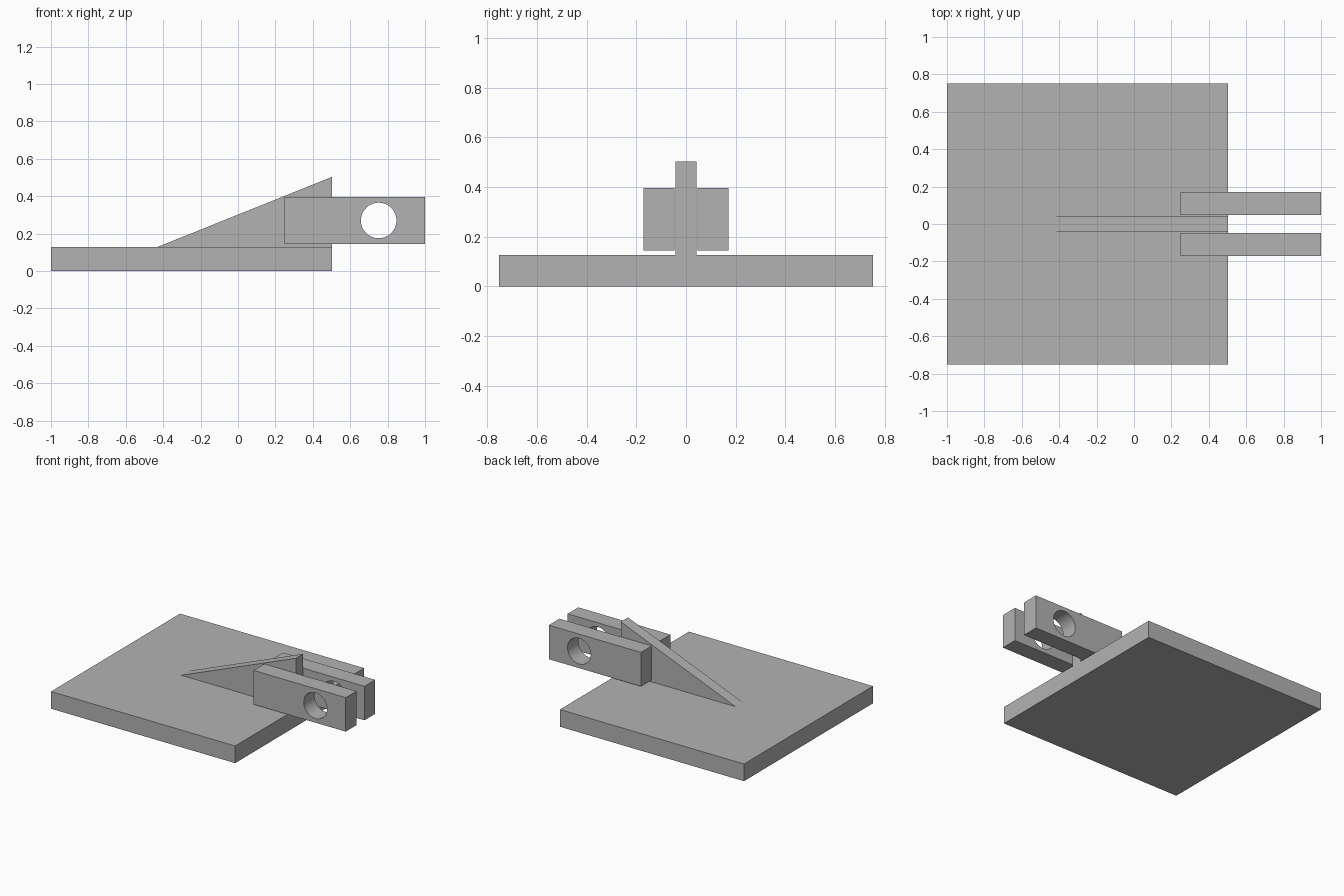
import bpy, bmesh, math
from mathutils import Vector

cube = bpy.data.objects.get("Cube")
if cube:
    bpy.data.objects.remove(cube, do_unlink=True)

grey = bpy.data.materials.new("plain_grey")
grey.use_nodes = True
grey.diffuse_color = (0.45, 0.45, 0.45, 1)
grey.node_tree.nodes["Principled BSDF"].inputs["Base Color"].default_value = (0.45, 0.45, 0.45, 1)


def slab(name, outline, y0, y1):
    """Extrude an x-z outline from y0 to y1."""
    bm = bmesh.new()
    face = bm.faces.new([bm.verts.new((x, y0, z)) for x, z in outline])
    extruded = bmesh.ops.extrude_face_region(bm, geom=[face])["geom"]
    verts = [v for v in extruded if isinstance(v, bmesh.types.BMVert)]
    bmesh.ops.translate(bm, verts=verts, vec=Vector((0, y1 - y0, 0)))
    bmesh.ops.recalc_face_normals(bm, faces=bm.faces)
    mesh = bpy.data.meshes.new(name)
    bm.to_mesh(mesh)
    bm.free()
    mesh.materials.append(grey)
    obj = bpy.data.objects.new(name, mesh)
    bpy.context.collection.objects.link(obj)
    return obj


def rectangle(x0, x1, z0, z1):
    return [(x0, z0), (x1, z0), (x1, z1), (x0, z1)]


# Base plate and the wedge-shaped rib standing on it
PLATE_TOP = 0.127
slab("base_plate", rectangle(-1, 0.503, 0, PLATE_TOP), -0.752, 0.752)
slab("wedge_rib", [(-0.434, PLATE_TOP), (0.503, PLATE_TOP), (0.503, 0.503)], -0.042, 0.042)

# Pair of drilled lugs either side of the rib
LUG_INNER, LUG_OUTER = 0.047, 0.172
for name, side in (("front_lug", -1), ("back_lug", 1)):
    y0, y1 = sorted((side * LUG_INNER, side * LUG_OUTER))
    lug = slab(name, rectangle(0.248, 1, 0.144, 0.395), y0, y1)

    # Pin hole
    bpy.ops.mesh.primitive_cylinder_add(vertices=64, radius=0.095, depth=0.5,
                                        location=(0.752, (y0 + y1) / 2, 0.27),
                                        rotation=(math.pi / 2, 0, 0))
    cutter = bpy.context.object
    cutter.name = "pin_hole_cutter"
    cutter.hide_render = True
    cutter.data.materials.append(grey)
    hole = lug.modifiers.new("pin_hole", "BOOLEAN")
    hole.operation = "DIFFERENCE"
    hole.solver = "EXACT"
    hole.object = cutter

    bpy.ops.object.select_all(action="DESELECT")
    lug.select_set(True)
    bpy.context.view_layer.objects.active = lug
    bpy.ops.object.modifier_apply(modifier=hole.name)
    bpy.data.objects.remove(cutter, do_unlink=True)
    bpy.ops.object.shade_smooth_by_angle(angle=math.radians(30))
